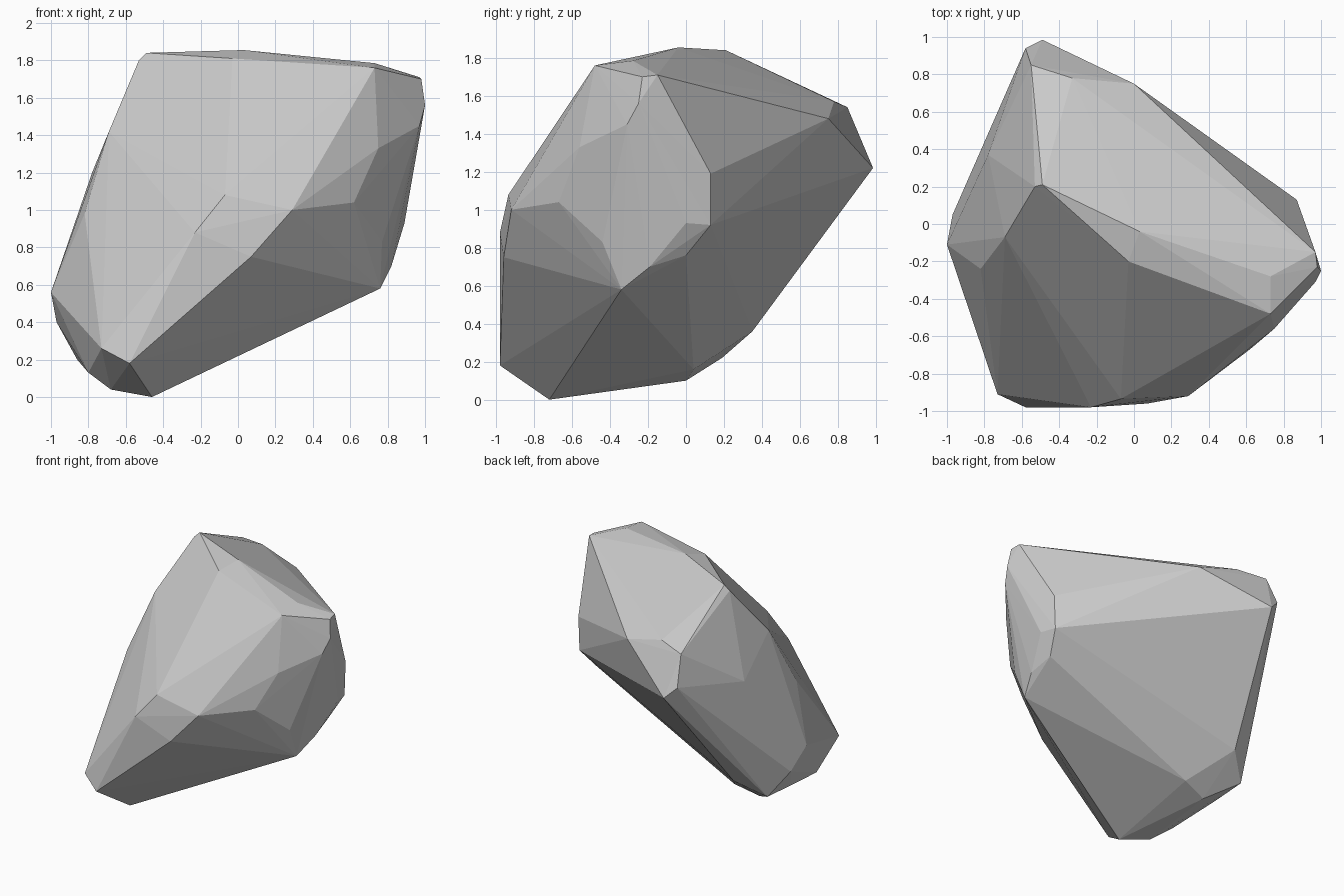
import bpy, bmesh

# Corner points of the boulder, grouped by region
crown = [(-.49, .21, 1.84), (-.53, .2, 1.8), (.03, -.04, 1.855), (-.03, -.2, 1.81),
         (.73, -.48, 1.76), (.73, -.28, 1.785), (.97, -.15, 1.71), (.98, -.23, 1.7)]
right = [(1, -.25, 1.56), (.97, -.31, 1.45), (.87, .13, 1.19), (.86, .13, .92),
         (.89, 0, .93), (.8, 0, .76), (.82, -.19, .7), (.76, -.34, .58),
         (.77, -.44, .83), (.75, -.56, 1.33), (.62, -.67, 1.04)]
front = [(.29, -.92, 1), (.07, -.96, .75), (-.23, -.98, .88), (-.07, -.935, 1.08),
         (-.58, -.98, .18), (-.73, -.91, .26)]
base = [(-.46, -.72, 0), (-.68, -.63, .04), (-.8, -.52, .13), (-.86, -.1, .2),
        (-.66, 0, .1), (-.46, .04, .16), (-.86, .19, .22), (-.67, .35, .36)]
left = [(-1, -.11, .56), (-.97, .05, .4), (-.78, .37, 1.2), (-.82, -.24, .98),
        (-.72, -.33, 1.02), (-.69, -.07, 1.42)]
back = [(-.49, .985, 1.22), (-.58, .94, 1.31), (-.55, .85, 1.54),
        (-.33, .78, 1.57), (0, .75, 1.48), (-.37, .9, 1.19)]

# Wrap the corners in a faceted convex shell
bm = bmesh.new()
for p in crown + right + front + base + left + back:
    bm.verts.new(p)
hull = bmesh.ops.convex_hull(bm, input=bm.verts[:])
spare = {v for v in hull["geom_interior"] + hull["geom_unused"]
         if isinstance(v, bmesh.types.BMVert)}
bmesh.ops.delete(bm, geom=list(spare), context='VERTS')
bmesh.ops.recalc_face_normals(bm, faces=bm.faces[:])

mesh = bpy.data.meshes.new("boulder")
bm.to_mesh(mesh)
bm.free()
boulder = bpy.data.objects.new("boulder", mesh)
bpy.context.collection.objects.link(boulder)
